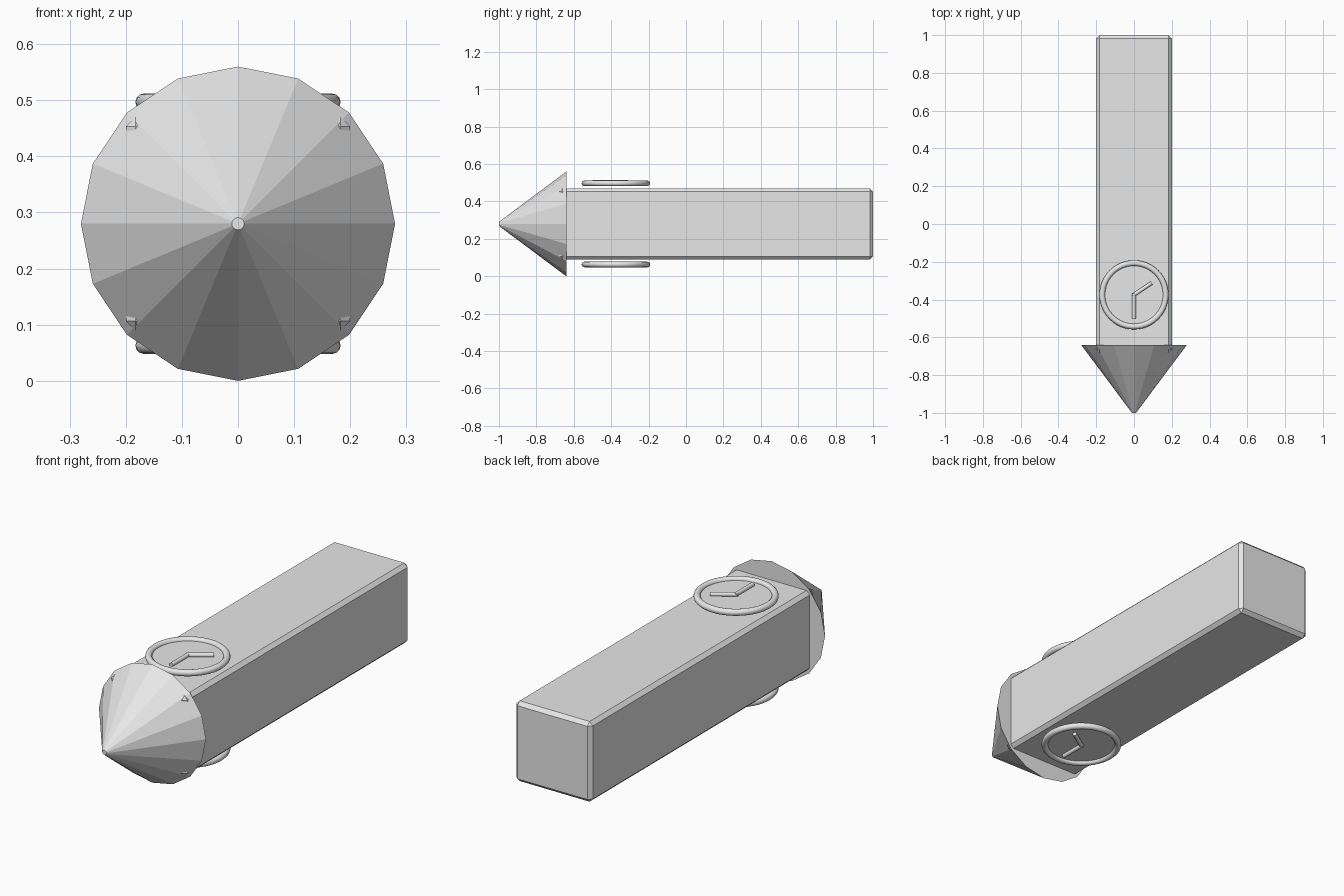
import bpy, math
from mathutils import Vector

if "Cube" in bpy.data.objects:
    bpy.data.objects.remove(bpy.data.objects["Cube"], do_unlink=True)

stone = bpy.data.materials.new("stone_grey")
stone.use_nodes = True
GREY = (0.8, 0.8, 0.8, 1)
stone.diffuse_color = GREY
stone.node_tree.nodes["Principled BSDF"].inputs["Base Color"].default_value = GREY

AXIS_Z = 0.28     # height of the tower's long axis
CLOCK_Y = -0.375  # clock centre along the tower


def finish(name, smooth=False):
    ob = bpy.context.object
    ob.name = name
    ob.data.materials.append(stone)
    if smooth:
        bpy.ops.object.shade_smooth_by_angle(angle=math.radians(40))
    return ob


def rod(name, start, end, radius):
    a, b = Vector(start), Vector(end)
    bpy.ops.mesh.primitive_cylinder_add(vertices=12, radius=radius, depth=(b - a).length,
                                        location=(a + b) / 2)
    bpy.context.object.rotation_euler = (b - a).to_track_quat('Z', 'Y').to_euler()
    return finish(name, True)


# Tower shaft with chamfered edges
bpy.ops.mesh.primitive_cube_add(size=1, location=(0, 0.16, AXIS_Z))
shaft = finish("tower_shaft")
shaft.scale = (0.4, 1.68, 0.38)
bpy.ops.object.transform_apply(location=False, rotation=False, scale=True)
bevel = shaft.modifiers.new("chamfer", 'BEVEL')
bevel.width = 0.017
bevel.segments = 1

# Pointed roof
bpy.ops.mesh.primitive_cone_add(vertices=16, radius1=0.28, radius2=0.011, depth=0.36,
                                location=(0, -0.82, AXIS_Z),
                                rotation=(math.radians(90), 0, 0))
finish("roof_cone")

# Clocks on the upper and lower sides
for side, label in ((1, "upper"), (-1, "lower")):
    def height(offset):
        return AXIS_Z + side * offset

    bpy.ops.mesh.primitive_torus_add(major_segments=48, minor_segments=12, major_radius=0.168,
                                     minor_radius=0.015, location=(0, CLOCK_Y, height(0.217)))
    finish(label + "_clock_rim", True)
    bpy.ops.mesh.primitive_cylinder_add(vertices=48, radius=0.166, depth=0.01,
                                        location=(0, CLOCK_Y, height(0.213)))
    finish(label + "_clock_face", True)
    z = height(0.224)
    rod(label + "_long_hand", (0, CLOCK_Y + 0.008, z), (0, -0.5, z), 0.01)
    rod(label + "_short_hand", (-0.006, CLOCK_Y - 0.004, z), (0.093, -0.312, z), 0.01)
